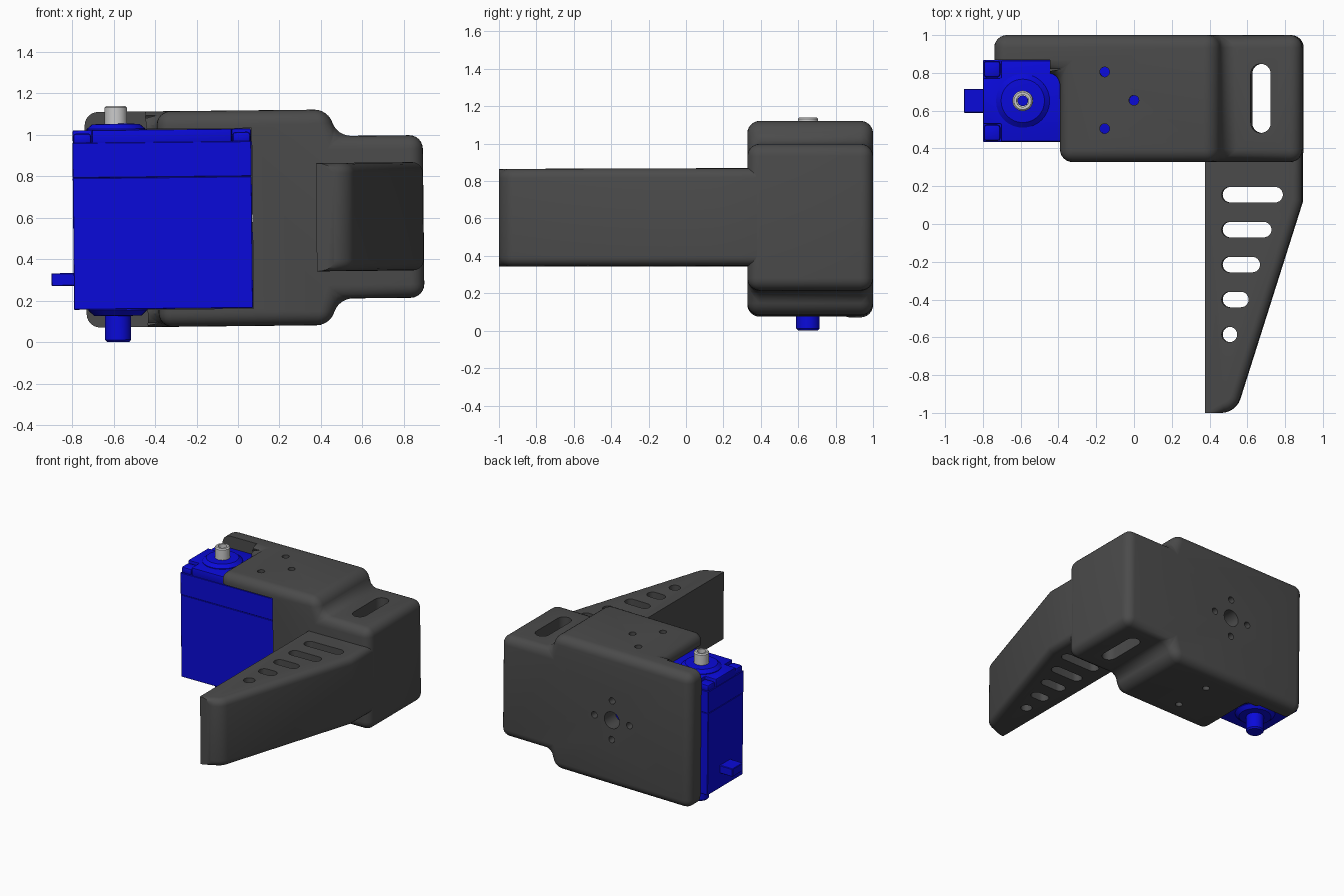
import bpy, bmesh, math
from mathutils import Matrix, Vector

if "Cube" in bpy.data.objects:
    bpy.data.objects.remove(bpy.data.objects["Cube"])

def mat(name, col):
    m = bpy.data.materials.new(name)
    m.diffuse_color = col
    m.use_nodes = True
    m.node_tree.nodes["Principled BSDF"].inputs["Base Color"].default_value = m.diffuse_color
    return m

BLUE = mat("blue_plastic", (0.003, 0.003, 0.70, 1))
DARK = mat("dark_grey", (0.07, 0.07, 0.07, 1))
STEEL = mat("light_grey", (0.85, 0.85, 0.85, 1))

def make(name, bm, material=None):
    bmesh.ops.recalc_face_normals(bm, faces=bm.faces[:])
    me = bpy.data.meshes.new(name)
    bm.to_mesh(me)
    bm.free()
    ob = bpy.data.objects.new(name, me)
    bpy.context.collection.objects.link(ob)
    if material:
        me.materials.append(material)
    return ob

def prism(pts, lo, hi, axis="z"):
    """Extrude a 2D outline along z (points are x,y) or along y (points are x,z)."""
    bm = bmesh.new()
    at = (lambda p, d: (p[0], p[1], d)) if axis == "z" else (lambda p, d: (p[0], d, p[1]))
    f = bm.faces.new([bm.verts.new(at(p, lo)) for p in pts])
    r = bmesh.ops.extrude_face_region(bm, geom=[f])
    d = Vector(at((0, 0), hi - lo))
    bmesh.ops.translate(bm, vec=d, verts=[v for v in r["geom"] if isinstance(v, bmesh.types.BMVert)])
    return bm

def rect(x0, x1, y0, y1):
    return [(x0, y0), (x1, y0), (x1, y1), (x0, y1)]

def slot(a, b, r, n=12):
    """Outline of a slot (or circle when a == b) with round ends."""
    ang = math.atan2(b[1] - a[1], b[0] - a[0])
    out = []
    for c, start in ((b, ang - math.pi / 2), (a, ang + math.pi / 2)):
        last = n if a != b else n - 1
        out += [(c[0] + r * math.cos(start + math.pi * i / n),
                 c[1] + r * math.sin(start + math.pi * i / n)) for i in range(last + 1)]
    return out

def lathe(name, cx, cy, prof, material, n=32):
    """Axis-ended radius/height profile spun about a vertical axis."""
    bm = bmesh.new()
    vs = [bm.verts.new((cx + r, cy, z)) for r, z in prof]
    es = [bm.edges.new(p) for p in zip(vs, vs[1:])]
    bmesh.ops.spin(bm, geom=vs + es, cent=(cx, cy, 0), axis=(0, 0, 1),
                   angle=2 * math.pi, steps=n, use_duplicate=False)
    bmesh.ops.remove_doubles(bm, verts=bm.verts[:], dist=1e-5)
    return make(name, bm, material)

def bake(ob):
    bpy.context.view_layer.update()
    dg = bpy.context.evaluated_depsgraph_get()
    me = bpy.data.meshes.new_from_object(ob.evaluated_get(dg))
    ob.modifiers.clear()
    ob.data = me

def cut(ob, cutters):
    for bm in cutters:
        c = make("cutter", bm)
        m = ob.modifiers.new("cut", "BOOLEAN")
        m.operation, m.solver, m.object = "DIFFERENCE", "EXACT", c
        c.hide_render = True
        bake(ob)
        bpy.data.objects.remove(c)

def bevel(ob, width, seg):
    m = ob.modifiers.new("round", "BEVEL")
    m.width, m.segments, m.limit_method = width, seg, "ANGLE"
    m.angle_limit = math.radians(30)
    bake(ob)

# Bracket body: stepped side profile, L-shaped from above, all edges rounded
half = [(-0.735, 0.52), (0.44, 0.52), (0.48, 0.392), (0.895, 0.392)]
outline = [(x, 0.598 + h) for x, h in half] + [(x, 0.598 - h) for x, h in reversed(half)]
body = make("bracket_body", prism(outline, 0.328, 1.0, "y"), DARK)
cut(body, [prism(rect(-1.2, -0.387, 0.1, 0.80), -0.5, 2)])
bevel(body, 0.066, 6)

# Flat inner side of the back plate, servo pocket, slot, screw holes
cutters = [prism(rect(-1.2, -0.44, 0.1, 0.868), -0.5, 2),
           prism(rect(-1.2, 0.07, 0.1, 0.868), 0.163, 1.032),
           prism(slot((0.675, 0.535), (0.675, 0.795), 0.053), -0.5, 2)]
for x, y, z0 in ((-0.15, 0.805, 0.9), (0.005, 0.655, 0.9), (-0.15, 0.505, 0.9),
                 (0.0, 0.805, -0.5), (0.0, 0.505, -0.5)):
    cutters.append(prism(slot((x, y), (x, y), 0.026, 10), z0, z0 + 0.9))
for dx, dz, r in ((0, 0, 0.065), (0.15, 0, 0.025), (-0.15, 0, 0.025), (0, 0.15, 0.025), (0, -0.15, 0.025)):
    p = (-0.065 + dx, 0.597 + dz)
    cutters.append(prism(slot(p, p, r, 10), 0.84, 1.2, "y"))
cut(body, cutters)

# Tapered arm, rounded on the outer side and at the tip corner
bm = prism([(0.378, 0.40), (0.893, 0.40), (0.893, 0.12), (0.538, -1), (0.378, -1)], 0.338, 0.86)
tip = [e for e in bm.edges if all(v.co.y < -0.9 and v.co.x > 0.5 for v in e.verts)]
bmesh.ops.bevel(bm, geom=tip, offset=0.075, segments=6, profile=0.5, affect="EDGES")
outer = [e for e in bm.edges if abs(e.verts[0].co.z - e.verts[1].co.z) < 1e-4
         and all(v.co.x > 0.4 for v in e.verts)]
bmesh.ops.bevel(bm, geom=outer, offset=0.05, segments=5, profile=0.5, affect="EDGES")
arm = make("bracket_arm", bm, DARK)
cut(arm, [prism(slot((0.508, 0.155 - 0.185 * i), (0.75 - 0.0605 * i, 0.155 - 0.185 * i), 0.041), -0.5, 2)
          for i in range(5)])

# Servo case: lower and upper shells with a fine seam, and a cap with stepped corners
X0, X1, Y0, Y1 = -0.795, 0.068, 0.435, 0.867
for name, z0, z1 in (("servo_lower_case", 0.165, 0.80), ("servo_upper_case", 0.80, 0.97)):
    bevel(make(name, prism(rect(X0, X1, Y0, Y1), z0, z1), BLUE), 0.003, 1)
n, i = 0.095, 0.002
cap = [(X0 + n, Y0 + i), (X1 - n, Y0 + i), (X1 - n, Y0 + n), (X1 - i, Y0 + n),
       (X1 - i, Y1 - n), (X1 - n, Y1 - n), (X1 - n, Y1 - i), (X0 + n, Y1 - i),
       (X0 + n, Y1 - n), (X0 + i, Y1 - n), (X0 + i, Y0 + n), (X0 + n, Y0 + n)]
bevel(make("servo_cap", prism(cap, 0.96, 1.03), BLUE), 0.006, 2)
for k, (x, y) in enumerate(((X0, Y0), (X1 - n, Y0), (X0, Y1 - n), (X1 - n, Y1 - n))):
    bevel(make(f"servo_corner_{k}", prism(rect(x + 0.004, x + n - 0.004, y + 0.004, y + n - 0.004),
                                          0.96, 1.015), BLUE), 0.015, 2)
bevel(make("servo_cable_plug", prism(rect(-0.903, -0.75, 0.588, 0.716), 0.28, 0.342), BLUE), 0.004, 1)

# Output boss, hollow shaft and the opposite pivot pin
AX, AY = -0.584, 0.652
lathe("servo_boss", AX, AY, [(0, 1.0), (0.142, 1.0), (0.142, 1.035), (0.115, 1.058), (0.07, 1.06), (0, 1.06)], BLUE)
lathe("output_shaft", AX, AY, [(0, 1.05), (0.054, 1.05), (0.054, 1.138), (0.046, 1.146),
                               (0.032, 1.146), (0.032, 1.08), (0, 1.08)], STEEL)
lathe("shaft_screw_seat", AX, AY, [(0, 1.07), (0.028, 1.07), (0.028, 1.09), (0, 1.09)], BLUE)
lathe("pivot_pin", AX, AY, [(0, 0.18), (0.142, 0.18), (0.142, 0.16), (0.115, 0.135), (0.063, 0.133),
                            (0.063, 0.018), (0.053, 0.007), (0, 0.007)], BLUE)

# The whole assembly leans slightly about y
pivot = Vector((0, 0, 0.6))
tilt = Matrix.Translation(pivot) @ Matrix.Rotation(math.radians(-0.6), 4, "Y") @ Matrix.Translation(-pivot)
for ob in bpy.context.collection.objects:
    ob.data.transform(tilt)
    ob.select_set(True)
    bpy.context.view_layer.objects.active = ob
bpy.ops.object.shade_smooth_by_angle(angle=math.radians(30))
